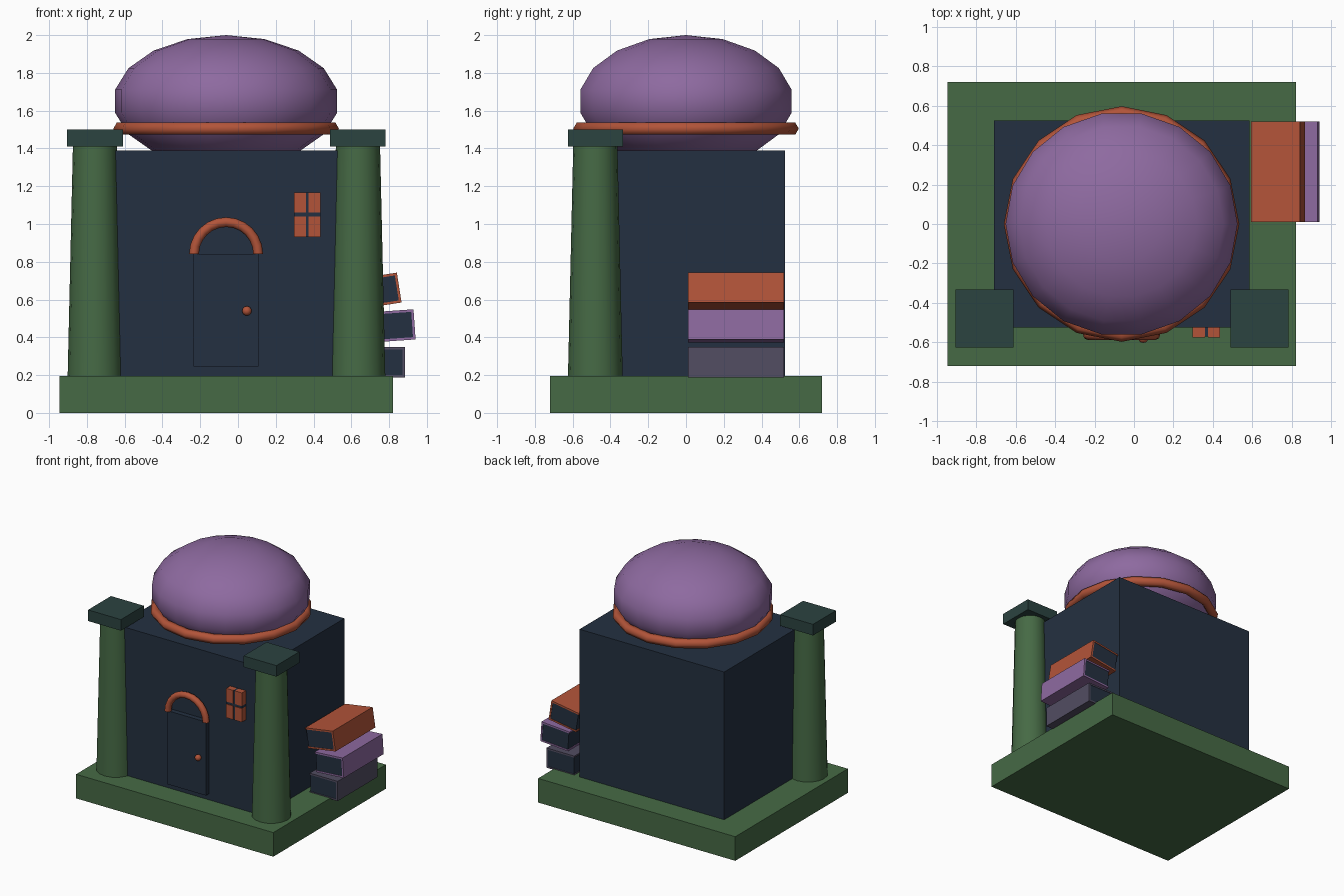
import bpy, bmesh, math
from mathutils import Matrix, Vector

if "Cube" in bpy.data.objects:
    bpy.data.objects.remove(bpy.data.objects["Cube"])


def material(name, r, g, b):
    m = bpy.data.materials.new(name)
    lin = [((c / 255 + 0.055) / 1.055) ** 2.4 for c in (r, g, b)]
    m.diffuse_color = (*lin, 1)
    m.use_nodes = True
    m.node_tree.nodes["Principled BSDF"].inputs["Base Color"].default_value = m.diffuse_color
    return m


GREEN = material("moss green", 70, 106, 69)
NAVY = material("dark navy", 36, 48, 65)
TEAL = material("dark teal", 43, 67, 64)
PURPLE = material("soft purple", 142, 106, 160)
ORANGE = material("burnt orange", 178, 84, 57)
GREY = material("grey violet", 82, 77, 98)


def finish(name, bm, mat, smooth=None):
    bmesh.ops.recalc_face_normals(bm, faces=bm.faces)
    me = bpy.data.meshes.new(name)
    bm.to_mesh(me)
    bm.free()
    me.materials.append(mat)
    ob = bpy.data.objects.new(name, me)
    bpy.context.collection.objects.link(ob)
    if smooth:
        bpy.ops.object.select_all(action='DESELECT')
        bpy.context.view_layer.objects.active = ob
        ob.select_set(True)
        bpy.ops.object.shade_smooth_by_angle(angle=math.radians(smooth))
    return ob


def box(name, x, y, z, mat, frame=Matrix()):
    """Box from (min, max) ranges, placed by a frame matrix."""
    bm = bmesh.new()
    bmesh.ops.create_cube(bm, size=1)
    for v in bm.verts:
        v.co = frame @ Vector([(a + b) / 2 + c * (b - a)
                               for (a, b), c in zip((x, y, z), v.co)])
    return finish(name, bm, mat)


def lathe(name, profile, segs, centre, mat, sy=1.0, smooth=40):
    """Turn (radius, z) points round the vertical; first vertex lies on +x."""
    bm = bmesh.new()
    rings = []
    for r, z in profile:
        rings.append([bm.verts.new((centre[0] + r * math.cos(2 * math.pi * i / segs),
                                    centre[1] + sy * r * math.sin(2 * math.pi * i / segs), z))
                      for i in range(segs)])
    for a, b in zip(rings, rings[1:]):
        for i in range(segs):
            j = (i + 1) % segs
            bm.faces.new((a[i], a[j], b[j], b[i]))
    bm.faces.new(rings[0])
    bm.faces.new(rings[-1])
    bmesh.ops.remove_doubles(bm, verts=bm.verts, dist=1e-5)
    return finish(name, bm, mat, smooth)


def ring(name, R, r, arc, segs, sides, frame, mat):
    """Full or partial torus in the local xy plane."""
    bm = bmesh.new()
    full = arc > 6.28
    n = segs if full else segs + 1
    rows = []
    for i in range(n):
        a = arc * i / segs
        row = []
        for k in range(sides):
            t = 2 * math.pi * k / sides
            d = R + r * math.cos(t)
            row.append(bm.verts.new(frame @ Vector((d * math.cos(a), d * math.sin(a), r * math.sin(t)))))
        rows.append(row)
    for i in range(segs):
        a, b = rows[i], rows[(i + 1) % n]
        for k in range(sides):
            l = (k + 1) % sides
            bm.faces.new((a[k], a[l], b[l], b[k]))
    if not full:
        bm.faces.new(rows[0])
        bm.faces.new(rows[-1])
    return finish(name, bm, mat, 65)


CX = -0.063  # axis of the building

# Plinth and main block
box("plinth", (-0.945, 0.82), (-0.72, 0.72), (0, 0.195), GREEN)
box("main_block", (-0.71, 0.585), (-0.525, 0.525), (0.19, 1.39), NAVY)

# Squashed dome with its rim
dome = [(0.597 * math.sin(math.pi * k / 9), 1.65 - 0.35 * math.cos(math.pi * k / 9)) for k in range(10)]
lathe("dome", dome, 18, (CX, 0), PURPLE, sy=0.966, smooth=60)
ring("dome_rim", 0.56, 0.037, 2 * math.pi, 16, 6, Matrix.Translation((CX, 0, 1.505)), ORANGE)

# Tapered columns with square capitals
for side, x in (("left", -0.757), ("right", 0.635)):
    lathe(side + "_column", [(0.145, 0.19), (0.117, 1.415)], 16, (x, -0.48), GREEN)
    box(side + "_capital", (x - 0.147, x + 0.147), (-0.626, -0.333), (1.41, 1.5), TEAL)

# Door, arch and knob
box("door", (CX - 0.172, CX + 0.172), (-0.565, -0.52), (0.245, 0.84), NAVY)
upright = Matrix.Translation((CX, -0.562, 0.84)) @ Matrix.Rotation(math.pi / 2, 4, 'X')
ring("door_arch", 0.17, 0.026, math.pi, 12, 8, upright, ORANGE)
knob = [(0.025 * math.sin(math.pi * k / 8), 0.54 - 0.025 * math.cos(math.pi * k / 8)) for k in range(9)]
lathe("door_knob", knob, 12, (0.047, -0.578), ORANGE, smooth=60)

# Window: four panes and a cross bar
for i, x in enumerate(((0.297, 0.36), (0.374, 0.437))):
    for j, z in enumerate(((0.93, 1.04), (1.06, 1.167))):
        box(f"window_pane_{i}{j}", x, (-0.575, -0.524), z, ORANGE)
box("window_bar_upright", (0.36, 0.374), (-0.57, -0.524), (0.93, 1.167), NAVY)
box("window_bar_level", (0.297, 0.437), (-0.57, -0.524), (1.04, 1.06), NAVY)

# Stack of leaning books: cover boards, spine and pages
W, H, T = 0.125, 0.08, 0.013
for name, x, z, tilt, mat in (("bottom", 0.76, 0.268, 0, GREY),
                              ("middle", 0.81, 0.46, 4, PURPLE),
                              ("top", 0.73, 0.644, 9, ORANGE)):
    f = Matrix.Translation((x, 0.265, z)) @ Matrix.Rotation(-math.radians(tilt), 4, 'Y')
    L = (-0.255, 0.255)
    box(name + "_book_lower_board", (-W, W), L, (-H, -H + T), mat, f)
    box(name + "_book_upper_board", (-W, W), L, (H - T, H), mat, f)
    box(name + "_book_spine", (W - T, W), L, (-H + T, H - T), mat, f)
    box(name + "_book_pages", (-W + 0.006, W - T), (-0.252, 0.252), (-H + T, H - T), NAVY, f)
